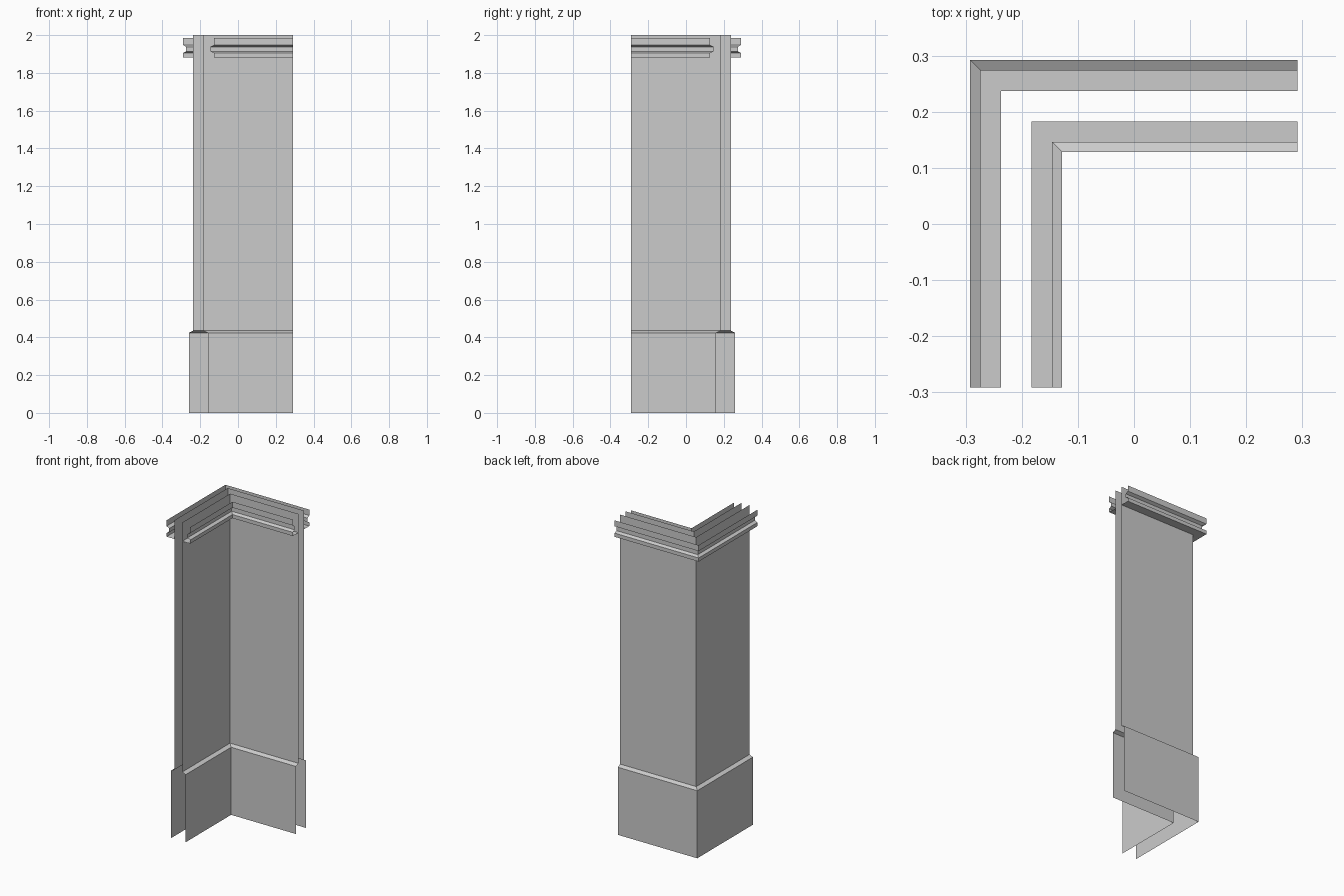
import bpy, bmesh

cube = bpy.data.objects.get("Cube")
if cube:
    bpy.data.objects.remove(cube, do_unlink=True)

plaster = bpy.data.materials.new("plain_grey")
plaster.use_nodes = True
GREY = (0.6, 0.6, 0.6, 1)
plaster.diffuse_color = GREY
plaster.node_tree.nodes["Principled BSDF"].inputs["Base Color"].default_value = GREY

END = 0.291          # where both runs of the corner are cut off
TOP = 2.0

# Profiles: (distance out from the wall face, height), bottom to top
PROFILES = {
    "skirting": [(0.023, 0), (0.023, 0.424), (0, 0.435)],
    "wall": [(0, 0.435), (0, TOP)],
    "crown_moulding": [(0, 1.882), (0.055, 1.882), (0.055, 1.905), (0.037, 1.914),
                       (0.037, 1.938), (0.055, 1.948), (0.055, 1.985)],
}


def sweep_corner(name, profile, face, side):
    """Sweep an open profile along the mitred corner; side is the facing sign."""
    bm = bmesh.new()
    rows = []
    for out, z in profile:
        c = face + side * out
        path = [(-c, -END), (-c, c), (END, c)]
        rows.append([bm.verts.new((x, y, z)) for x, y in path])
    for low, high in zip(rows, rows[1:]):
        for i in range(2):
            quad = [low[i], low[i + 1], high[i + 1], high[i]]
            bm.faces.new(quad[::-1] if side > 0 else quad)
    mesh = bpy.data.meshes.new(name)
    bm.to_mesh(mesh)
    bm.free()
    mesh.materials.append(plaster)
    obj = bpy.data.objects.new(name, mesh)
    bpy.context.collection.objects.link(obj)


# Outer face looks away from the corner, inner face looks into the room
for label, face, side in (("outer", 0.237, 1), ("inner", 0.183, -1)):
    for part, profile in PROFILES.items():
        sweep_corner(f"{label}_{part}", profile, face, side)
